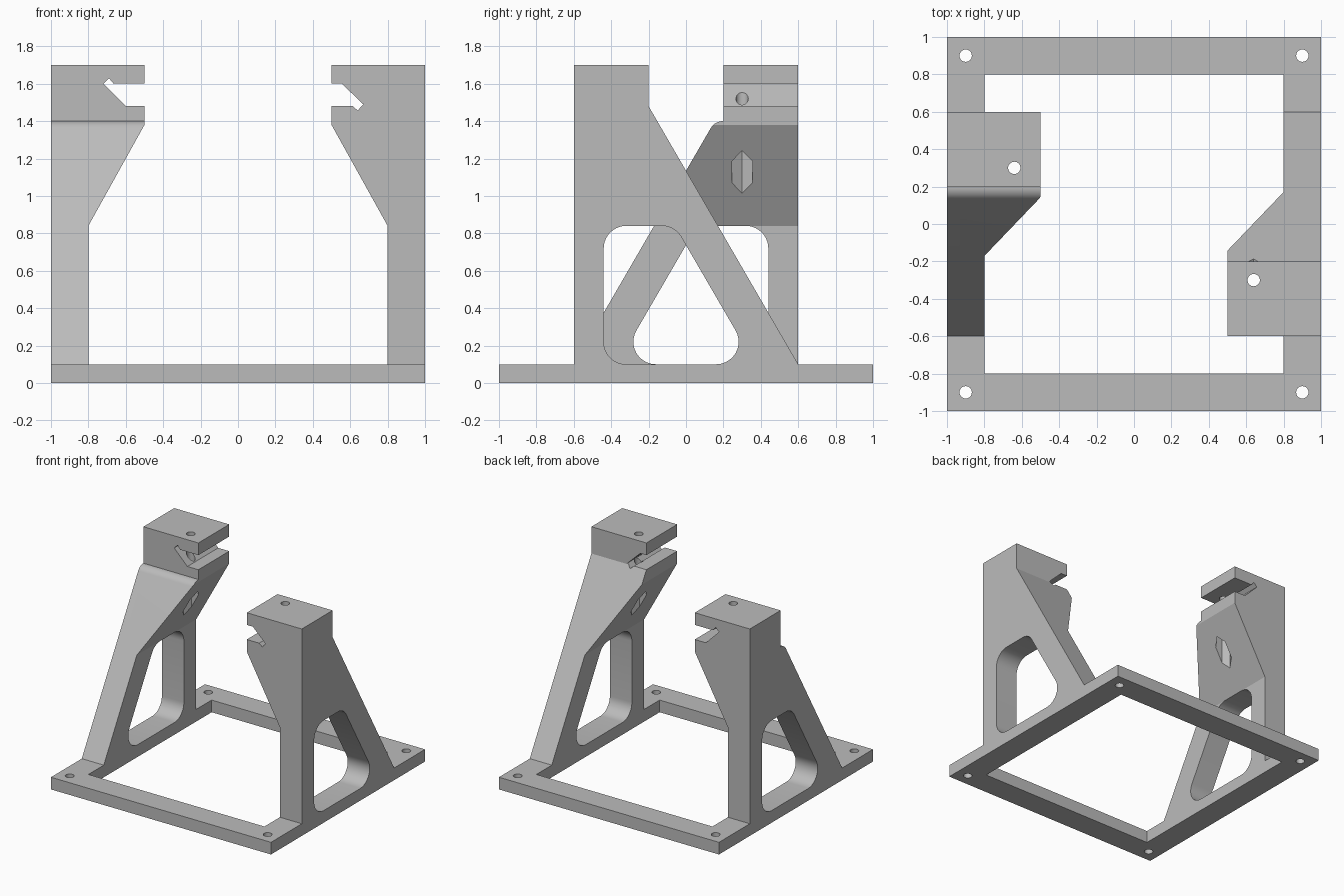
import bpy, bmesh, math
from mathutils import Vector

if "Cube" in bpy.data.objects:
    bpy.data.objects.remove(bpy.data.objects["Cube"])

grey = bpy.data.materials.new("plain grey")
grey.use_nodes = True
grey.diffuse_color = (0.5, 0.5, 0.5, 1)
grey.node_tree.nodes["Principled BSDF"].inputs["Base Color"].default_value = (0.5, 0.5, 0.5, 1)


def prism(name, points, axis, low, high, s=1):
    """Extrude a profile along x, y or z; s = -1 turns it half round z."""
    place = {"x": lambda p, d: (s * d, s * p[0], p[1]),
             "y": lambda p, d: (s * p[0], s * d, p[1]),
             "z": lambda p, d: (s * p[0], s * p[1], d)}[axis]
    bm = bmesh.new()
    ends = [[bm.verts.new(place(p, d)) for p in points] for d in (low, high)]
    n = len(points)
    for end in ends:
        bm.faces.new(end)
    for i in range(n):
        j = (i + 1) % n
        bm.faces.new((ends[0][i], ends[0][j], ends[1][j], ends[1][i]))
    bmesh.ops.recalc_face_normals(bm, faces=bm.faces)
    mesh = bpy.data.meshes.new(name)
    bm.to_mesh(mesh)
    bm.free()
    mesh.materials.append(grey)
    obj = bpy.data.objects.new(name, mesh)
    bpy.context.collection.objects.link(obj)
    return obj


def combine(obj, tool, operation):
    """Apply a boolean and discard the tool."""
    mod = obj.modifiers.new("boolean", "BOOLEAN")
    mod.operation, mod.solver, mod.object = operation, "EXACT", tool
    bpy.context.view_layer.objects.active = obj
    bpy.ops.object.modifier_apply(modifier=mod.name)
    bpy.data.objects.remove(tool)


def fillet(before, corner, after, r, steps=10):
    """Points of a round of radius r at a profile corner."""
    c = Vector(corner)
    a, b = (Vector(before) - c).normalized(), (Vector(after) - c).normalized()
    half = a.angle(b) / 2
    centre = c + (a + b).normalized() * (r / math.sin(half))
    start, end = (c + v * (r / math.tan(half)) - centre for v in (a, b))
    arc = start.angle(end)
    return [tuple(centre + (start * math.sin(arc * (1 - t)) + end * math.sin(arc * t)) / math.sin(arc))
            for t in (i / steps for i in range(steps + 1))]


def ring(x, y, r, n):
    return [(x + r * math.cos(math.tau * i / n), y + r * math.sin(math.tau * i / n)) for i in range(n)]


def square(h):
    return [(-h, -h), (h, -h), (h, h), (-h, h)]


# Base frame with corner screw holes
frame = prism("stand_frame", square(1), "z", 0, 0.1)
combine(frame, prism("opening", square(0.8), "z", -0.1, 0.2), "DIFFERENCE")

# Side outlines: the plain brace and the one with a rounded shoulder
foot, floor = (0.6, 0.1), 0.05
shoulder = fillet((-0.2, 1.4), (-0.154, 1.4), foot, 0.075)
slopes = {1: [(-0.2, 1.48)], -1: [(-0.2, 1.4)] + shoulder}

# Clamp slots: one turns down at its end, the other turns up
slots = {1: [(0.5, 1.48), (0.613, 1.48), (0.64, 1.457), (0.67, 1.49), (0.555, 1.6), (0.5, 1.6)],
         -1: [(0.5, 1.48), (0.6, 1.48), (0.72, 1.6), (0.69, 1.63), (0.665, 1.6), (0.5, 1.6)]}

# Rounded triangular window
corners = [(-0.44, 0.1), (0.37, 0.1), (-0.06, 0.84), (-0.44, 0.84)]
window = []
for i, corner in enumerate(corners):
    window += fillet(corners[i - 1], corner, corners[(i + 1) % 4], 0.12)

for s, name in ((1, "left"), (-1, "right")):
    # Bracket: the side outline trimmed by the front outline
    side = [(-0.6, floor), (-0.6, 1.7), (-0.2, 1.7)] + slopes[s] + [foot, (0.6, floor)]
    front = [(1.1, 0), (0.8, 0), (0.8, 0.84), (0.5, 1.38)] + slots[s] + [(0.5, 1.8), (1.1, 1.8)]
    bracket = prism(name + "_bracket", side, "x", 0.4, 1, s)
    combine(bracket, prism("trim", front, "y", -0.8, 0.8, s), "INTERSECT")
    combine(bracket, prism("window", window, "x", 0.3, 1.2, s), "DIFFERENCE")
    # Clamp screw hole and hexagonal nut pocket
    combine(bracket, prism("screw", ring(0.64, -0.3, 0.033, 32), "z", 0.9, 1.8, s), "DIFFERENCE")
    combine(bracket, prism("nut", ring(0.64, -0.3, 0.0635, 6), "z", 0.9, 1.3, s), "DIFFERENCE")
    combine(frame, bracket, "UNION")

for x in (-0.9, 0.9):
    for y in (-0.9, 0.9):
        combine(frame, prism("hole", ring(x, y, 0.033, 32), "z", -0.1, 0.2), "DIFFERENCE")

# Smooth rounds, crisp edges
bpy.ops.object.select_all(action="DESELECT")
frame.select_set(True)
bpy.context.view_layer.objects.active = frame
bpy.ops.object.shade_smooth_by_angle(angle=math.radians(25))
